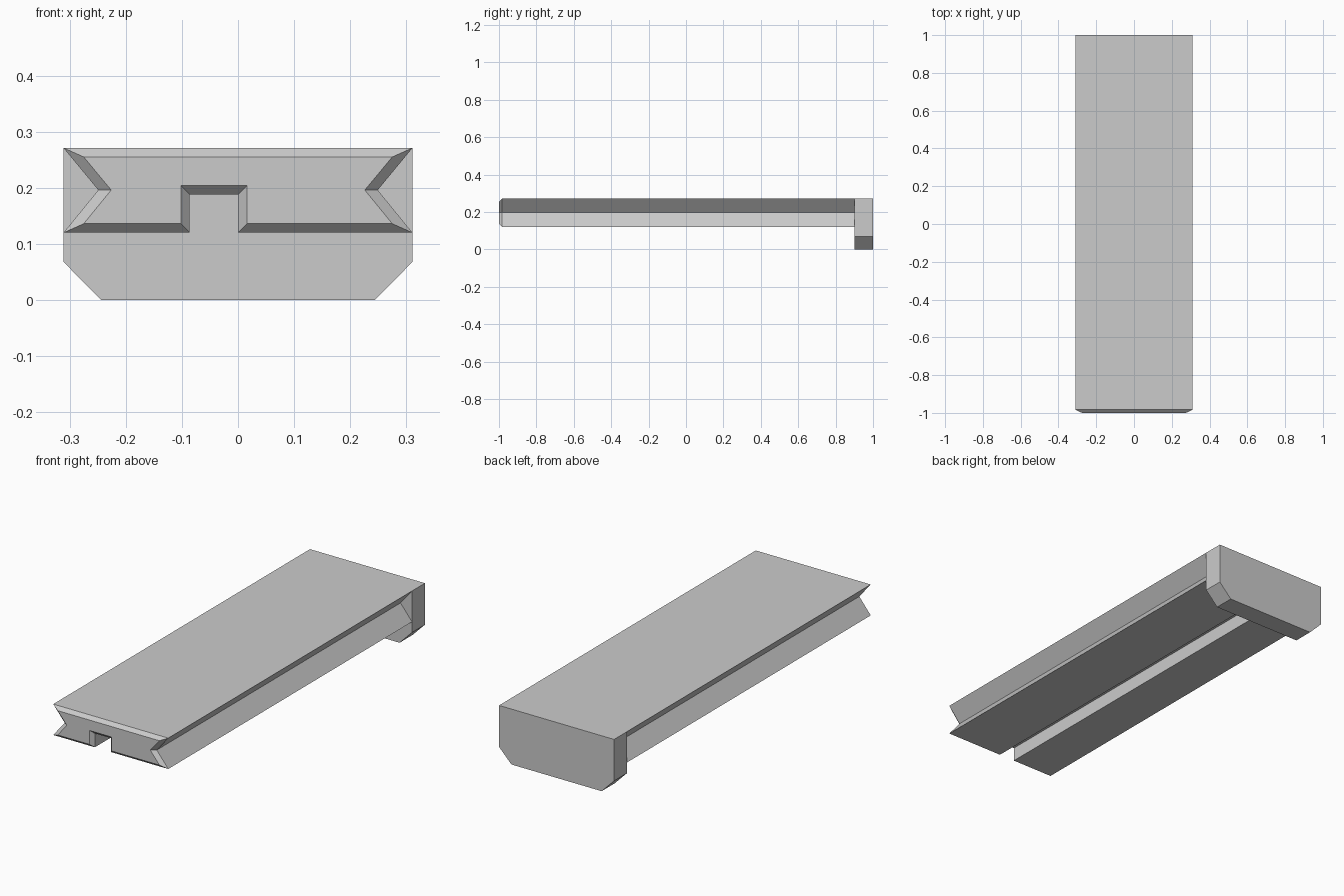
import bpy
import bmesh

if "Cube" in bpy.data.objects:
    bpy.data.objects.remove(bpy.data.objects["Cube"], do_unlink=True)

grey = bpy.data.materials.new("plain_grey")
grey.use_nodes = True
COLOUR = (0.6, 0.6, 0.6, 1)
grey.diffuse_color = COLOUR
grey.node_tree.nodes["Principled BSDF"].inputs["Base Color"].default_value = COLOUR


def loft(name, sections):
    """Join matching (y, profile) cross-sections into a closed solid."""
    bm = bmesh.new()
    rings = [[bm.verts.new((x, y, z)) for x, z in pts] for y, pts in sections]
    for a, b in zip(rings, rings[1:]):
        for i in range(len(a)):
            j = (i + 1) % len(a)
            bm.faces.new((a[i], a[j], b[j], b[i]))
    bm.faces.new(rings[0])
    bm.faces.new(rings[-1])
    bmesh.ops.recalc_face_normals(bm, faces=bm.faces)
    mesh = bpy.data.meshes.new(name)
    bm.to_mesh(mesh)
    bm.free()
    mesh.materials.append(grey)
    obj = bpy.data.objects.new(name, mesh)
    bpy.context.collection.objects.link(obj)
    return obj


def rail_profile(half, waist, top, bottom, slot_left, slot_right, slot_top):
    """V-sided rail section with a slot in its underside."""
    mid = 0.196
    return [(-half, top), (half, top), (waist, mid), (half, bottom),
            (slot_right, bottom), (slot_right, slot_top),
            (slot_left, slot_top), (slot_left, bottom),
            (-half, bottom), (-waist, mid)]


# Slotted rail with a chamfered front end
full = rail_profile(0.311, 0.249, 0.271, 0.12, -0.086, 0.0, 0.188)
nose = rail_profile(0.275, 0.226, 0.255, 0.136, -0.102, 0.016, 0.204)
loft("slotted_rail", [(-1, nose), (-0.983, full), (0.9, full)])

# End stop plate with clipped lower corners
right = [(0.311, 0.271), (0.311, 0.068), (0.244, 0)]
plate = right + [(-x, z) for x, z in reversed(right)]
loft("end_stop", [(0.9, plate), (1, plate)])
